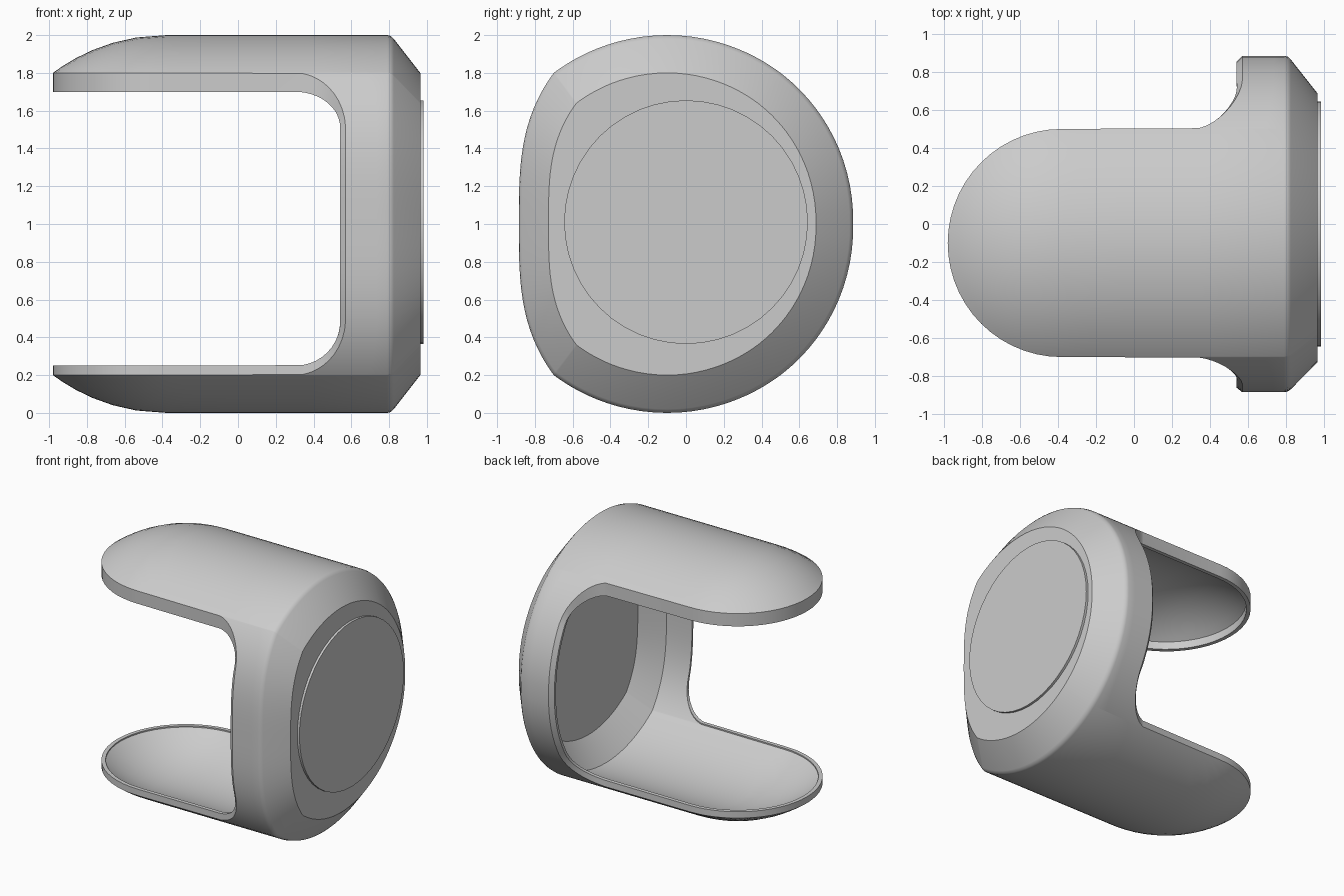
import bpy, bmesh
from math import sin, cos, pi, sqrt
from mathutils import Vector

cube = bpy.data.objects.get("Cube")
if cube:
    bpy.data.objects.remove(cube)

grey = bpy.data.materials.new("light_grey")
grey.use_nodes = True
grey.diffuse_color = (0.6, 0.6, 0.6, 1)
grey.node_tree.nodes["Principled BSDF"].inputs["Base Color"].default_value = (0.6, 0.6, 0.6, 1)

AXIS_Y, AXIS_Z = -0.1, 1.0      # long axis of the shell
DOME_X, TONGUE = -0.38, 0.6     # start of the rounded tongue tips, half width
INNER = 0.95                    # inner wall scale
WALL_END = 0.79


def finish(name, bm):
    bmesh.ops.recalc_face_normals(bm, faces=bm.faces)
    mesh = bpy.data.meshes.new(name)
    bm.to_mesh(mesh)
    bm.free()
    mesh.materials.append(grey)
    obj = bpy.data.objects.new(name, mesh)
    bpy.context.collection.objects.link(obj)
    bpy.ops.object.select_all(action='DESELECT')
    obj.select_set(True)
    bpy.context.view_layer.objects.active = obj
    bpy.ops.object.shade_smooth_by_angle(angle=0.6)
    return obj


def tongue_columns(sign, n=28):
    """Columns across one tongue: (offset y, offset z, rim x)."""
    cols = []
    for i in range(n + 1):
        a = -pi / 2 + pi * i / n
        y = TONGUE * sin(a)
        cols.append((y * sign, sign * sqrt(1 - y * y), DOME_X - TONGUE * cos(a)))
    return cols


def side_columns(back, n=36):
    """Columns down one side wall, with filleted rim corners."""
    cols = []
    for i in range(n + 1):
        z = 0.797 * cos(pi * i / n)
        h = abs(z)
        if back:
            y = sqrt(1 - h * h) - 0.015 * (1 - h / 0.8)
        else:
            y = -0.785 + 0.185 * (h / 0.8) ** 3.2
        f = max(0, (h - 0.5) / 0.3)
        x = 0.3 + 0.27 * sqrt(1 - f * f)
        cols.append((y, z, x) if back else (y, -z, x))
    return cols


def on_wall(y, z, x, s, tongue):
    """Point on the wall at scale s; tongues end in a spherical dome."""
    if tongue and x < DOME_X:
        d = x - DOME_X
        z = (1 if z > 0 else -1) * sqrt(max(0, 1 - y * y - d * d))
        x = DOME_X + d * s
    return Vector((x, y * s, z * s))


def column_points(y, z, xb, tongue):
    steps = [0, .03, .07, .12, .18, .25, .34, .5, .75, 1]
    sign = 1 if z > 0 else -1
    w = 1 if tongue else max(0, (abs(z) - 0.5) / 0.3)
    outer = [on_wall(y, z, xb + (WALL_END - xb) * t, 1, tongue) for t in steps]
    edge = outer[0]
    # lip: vertical on the tongues, a small chamfer on the side walls
    drop = Vector((0, 0, -sign * (0.1 if sign > 0 else 0.05)))
    side_lip = Vector((xb - 0.03, y * 0.97, z * 0.97))
    lip = side_lip.lerp(edge + drop, w)
    xi = xb - 0.03 * (1 - w)
    inner = [on_wall(y, z, xi + (WALL_END - 0.03 - xi) * t, INNER, tongue) for t in steps]
    side_rim = Vector((xi, y * INNER, z * INNER))
    flat_rim = Vector((inner[0].x, inner[0].y, lip.z))
    rim = side_rim.lerp(flat_rim, w)
    # closed end: rounded shoulder, chamfer, then flat face
    shoulder = [Vector((x, y * s, z * s)) for x, s in ((0.965, 0.8), (0.825, 0.98), (0.81, 0.995))]
    inside = [Vector((0.91, y * 0.77, z * 0.77))]
    return shoulder + outer[::-1] + [lip, rim] + inner + inside


# Shell: one loop of columns round the axis
columns = [column_points(*c, True) for c in tongue_columns(1)]
columns += [column_points(*c, False) for c in side_columns(True)]
columns += [column_points(*c, True) for c in tongue_columns(-1)]
columns += [column_points(*c, False) for c in side_columns(False)]

bm = bmesh.new()
offset = Vector((0, AXIS_Y, AXIS_Z))
grid = [[bm.verts.new(p + offset) for p in col] for col in columns]
for i, a in enumerate(grid):
    b = grid[(i + 1) % len(grid)]
    for r in range(len(a) - 1):
        bm.faces.new((a[r], b[r], b[r + 1], a[r + 1]))
bm.faces.new([c[0] for c in grid])
bm.faces.new([c[-1] for c in grid])
bmesh.ops.remove_doubles(bm, verts=bm.verts, dist=1e-5)
finish("shell", bm)

# Round plate on the closed end
bm = bmesh.new()
bmesh.ops.create_cone(bm, cap_ends=True, segments=48, radius1=0.645, radius2=0.645, depth=0.03)
disc = finish("end_disc", bm)
disc.rotation_euler = (0, pi / 2, 0)
disc.location = (0.968, 0, 1.01)
